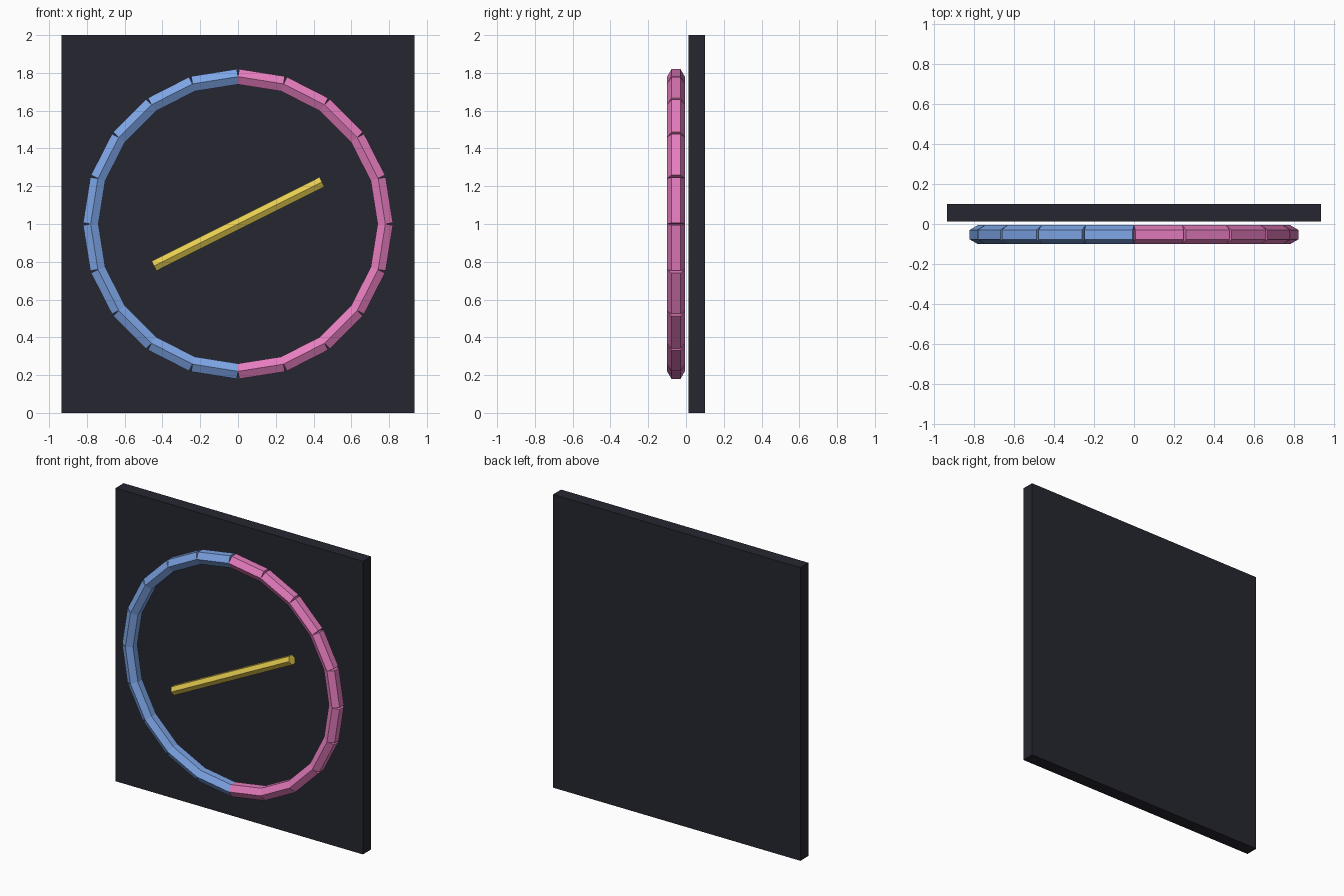
import bpy
import math
from mathutils import Vector

cube = bpy.data.objects.get("Cube")
if cube:
    bpy.data.objects.remove(cube, do_unlink=True)


def make_material(name, rgb):
    mat = bpy.data.materials.new(name)
    mat.use_nodes = True
    mat.diffuse_color = (*rgb, 1)
    mat.node_tree.nodes["Principled BSDF"].inputs["Base Color"].default_value = (*rgb, 1)
    return mat


charcoal = make_material("charcoal", (0.019, 0.019, 0.030))
blue = make_material("soft blue", (0.205, 0.376, 0.791))
pink = make_material("pink", (0.791, 0.205, 0.515))
yellow = make_material("yellow", (0.791, 0.610, 0.080))

CENTRE = Vector((0, -0.053, 1))


def rod(name, start, end, radius, mat):
    """Six-sided rod in the plane of the panel, one edge facing the front."""
    d = end - start
    bpy.ops.mesh.primitive_cylinder_add(
        vertices=6, radius=radius, depth=d.length, location=(start + end) / 2,
        rotation=(0, math.atan2(d.x, d.z), 0))
    obj = bpy.context.object
    obj.name = name
    obj.data.materials.append(mat)
    return obj


# Back panel
bpy.ops.mesh.primitive_cube_add(size=1, location=(0, 0.057, 1))
panel = bpy.context.object
panel.name = "back_panel"
panel.scale = (1.867, 0.087, 2)
panel.data.materials.append(charcoal)

# Ring of straight rods: pink on the +x half, blue on the other
SEGMENTS = 20
RING_RADIUS = 0.78


def ring_point(i):
    a = math.tau * i / SEGMENTS
    return CENTRE + RING_RADIUS * Vector((math.sin(a), 0, math.cos(a)))


for i in range(SEGMENTS):
    left = i < SEGMENTS // 2
    rod(f"ring_{'left' if left else 'right'}_segment_{i % 10 + 1}",
        ring_point(i), ring_point(i + 1), 0.047, pink if left else blue)

# Slanted bar in the middle
half = Vector((0.445, 0, 0.223))
rod("slanted_bar", CENTRE - half, CENTRE + half, 0.033, yellow)
